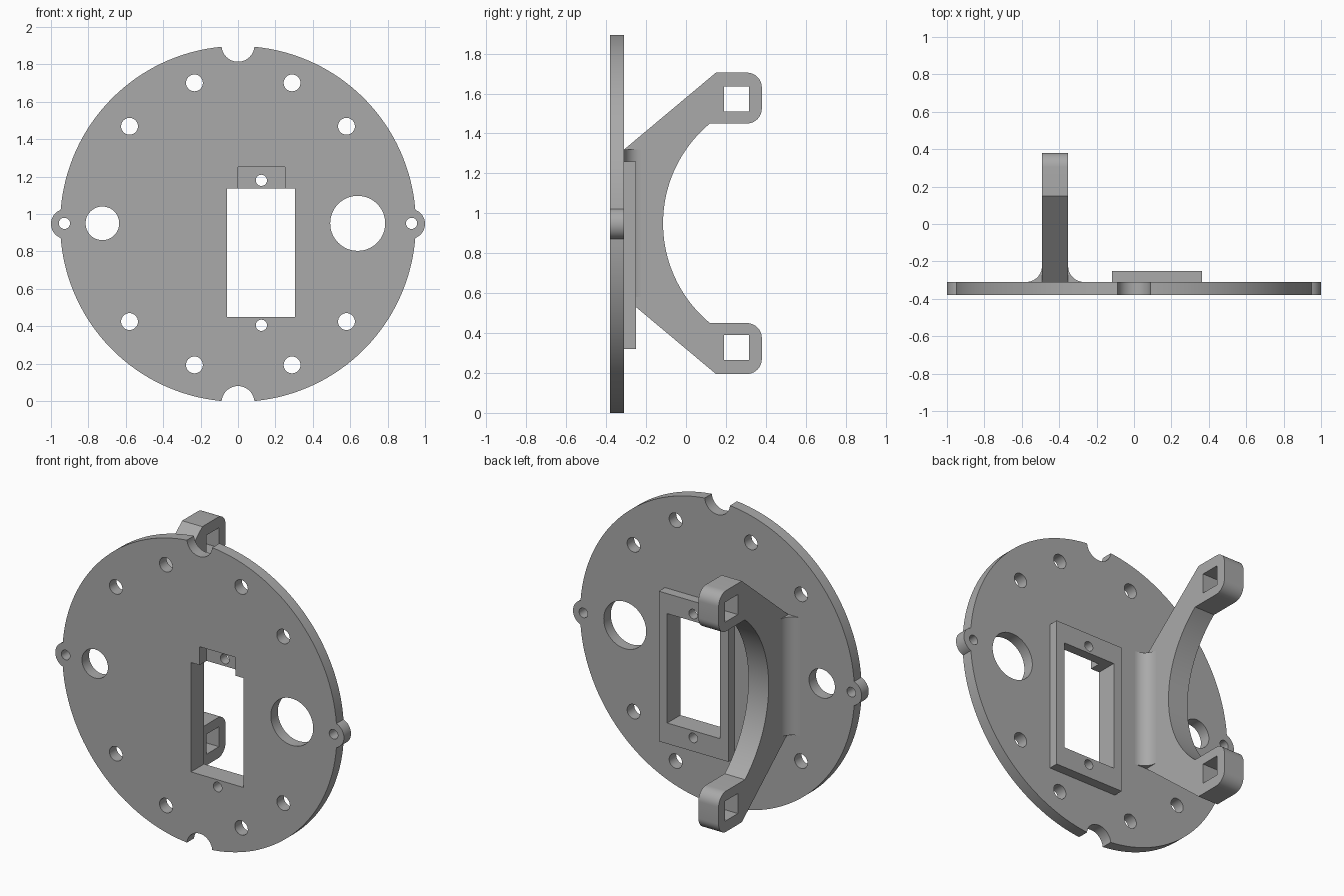
import bpy, bmesh
from math import pi, cos, sin, acos, atan2, radians
from mathutils import Matrix

cube = bpy.data.objects.get("Cube")
if cube:
    bpy.data.objects.remove(cube)

# Single grey plastic
grey = bpy.data.materials.new("plain_grey")
grey.use_nodes = True
grey.diffuse_color = (0.4, 0.4, 0.4, 1)
grey.node_tree.nodes["Principled BSDF"].inputs["Base Color"].default_value = (0.4, 0.4, 0.4, 1)

# Frames that map a flat profile and its thickness to world axes
FACING_FRONT = Matrix(((1, 0, 0), (0, 0, -1), (0, 1, 0))).to_4x4()
FACING_SIDE = Matrix(((0, 0, 1), (1, 0, 0), (0, 1, 0))).to_4x4()
FACING_UP = Matrix.Identity(4)


def arc(cx, cy, r, a0, a1, n):
    steps = [a0 + (a1 - a0) * i / n for i in range(n + 1)]
    return [(cx + r * cos(a), cy + r * sin(a)) for a in steps]


def circle(cx, cy, r, n=32):
    return arc(cx, cy, r, 0, 2 * pi, n)[:-1]


def rect(x0, x1, y0, y1):
    return [(x0, y0), (x1, y0), (x1, y1), (x0, y1)]


def extrude(name, loops, frame, axis, low, high):
    """Solid from an outline and its holes, between two levels on one world axis."""
    curve = bpy.data.curves.new(name + "_profile", 'CURVE')
    curve.dimensions = '2D'
    curve.fill_mode = 'BOTH'
    curve.extrude = (high - low) / 2
    for loop in loops:
        spline = curve.splines.new('POLY')
        spline.points.add(len(loop) - 1)
        for point, (x, y) in zip(spline.points, loop):
            point.co = (x, y, 0, 1)
        spline.use_cyclic_u = True
    helper = bpy.data.objects.new(name + "_profile", curve)
    bpy.context.collection.objects.link(helper)
    dg = bpy.context.evaluated_depsgraph_get()
    mesh = bpy.data.meshes.new_from_object(helper.evaluated_get(dg))
    bpy.data.objects.remove(helper)
    mesh.name = name
    shift = [0, 0, 0]
    shift[axis] = (low + high) / 2
    mesh.transform(Matrix.Translation(shift) @ frame)
    bm = bmesh.new()
    bm.from_mesh(mesh)
    bmesh.ops.remove_doubles(bm, verts=bm.verts, dist=0.0001)
    bmesh.ops.recalc_face_normals(bm, faces=bm.faces)
    bm.to_mesh(mesh)
    bm.free()
    mesh.materials.clear()
    mesh.materials.append(grey)
    mesh.shade_smooth()
    mesh.set_sharp_from_angle(angle=radians(30))
    ob = bpy.data.objects.new(name, mesh)
    bpy.context.collection.objects.link(ob)
    return ob


# Disc outline: ears left and right, round notches top and bottom
R, MID = 0.951, 0.947
EAR, NOTCH = (0.92, 0.08), (0.955, 0.088)


def half_angle(d, r):
    return acos((R * R + d * d - r * r) / (2 * R * d))


outline = []
for k in range(4):
    phi = k * pi / 2
    d, r = (EAR, NOTCH)[k % 2]
    nd, nr = (NOTCH, EAR)[k % 2]
    t = half_angle(d, r)
    e = atan2(R * sin(t), R * cos(t) - d)
    end = e if k % 2 == 0 else e - 2 * pi
    outline += arc(d * cos(phi), MID + d * sin(phi), r, phi - e, phi + end, 20)
    outline += arc(0, MID, R, phi + t, phi + pi / 2 - half_angle(nd, nr), 32)[1:-1]

# Plate holes
holes = [circle(-0.725, 0.95, 0.09, 48), circle(0.64, 0.95, 0.147, 64)]
holes += [circle(s * 0.928, 0.95, 0.03) for s in (-1, 1)]
for s in (-1, 1):
    holes += [circle(x, MID + s * 0.754, 0.045) for x in (-0.233, 0.289)]
    holes += [circle(x, MID + s * 0.522, 0.045) for x in (-0.58, 0.58)]

lower_screw = circle(0.125, 0.405, 0.03)
upper_screw = circle(0.125, 1.18, 0.03)
window = rect(-0.06, 0.305, 0.45, 1.135)
# Plate window has a shallow pocket above it, closed behind by the frame
stepped_window = window[:3] + [(0.25, 1.135), (0.25, 1.25), (0, 1.25), (0, 1.135)] + window[3:]

extrude("round_plate", [outline, stepped_window, lower_screw] + holes,
        FACING_FRONT, 1, -0.38, -0.31)
extrude("window_frame", [rect(-0.118, 0.363, 0.32, 1.26), window, lower_screw, upper_screw],
        FACING_FRONT, 1, -0.31, -0.25)

# Forked arm: upper half of the outline, then mirrored
C = 0.95
upper = [(-0.31, 0.37), (0.15, 0.755)]
upper += arc(0.305, 0.68, 0.075, pi / 2, 0, 10)
upper += arc(0.305, 0.575, 0.075, 0, -pi / 2, 10)
a = acos(0.415 / 0.65)
upper += arc(0.535, 0, 0.65, pi - a, pi, 24)
arm = [(y, C + z) for y, z in upper] + [(y, C - z) for y, z in reversed(upper[:-1])]
sockets = [rect(0.19, 0.315, C + s * 0.623 - 0.0625, C + s * 0.623 + 0.0625) for s in (-1, 1)]
extrude("forked_arm", [arm] + sockets, FACING_SIDE, 0, -0.492, -0.352)

# Concave fillets where the arm meets the plate
F = 0.085
for side, s, x in (("left", 1, -0.352), ("right", -1, -0.492)):
    curve_pts = arc(F, F - 0.31, F, pi, 1.5 * pi, 14)
    profile = [(x, -0.31)] + [(x + s * u, v) for u, v in curve_pts]
    extrude(side + "_fillet", [profile], FACING_UP, 2, 0.58, 1.32)
